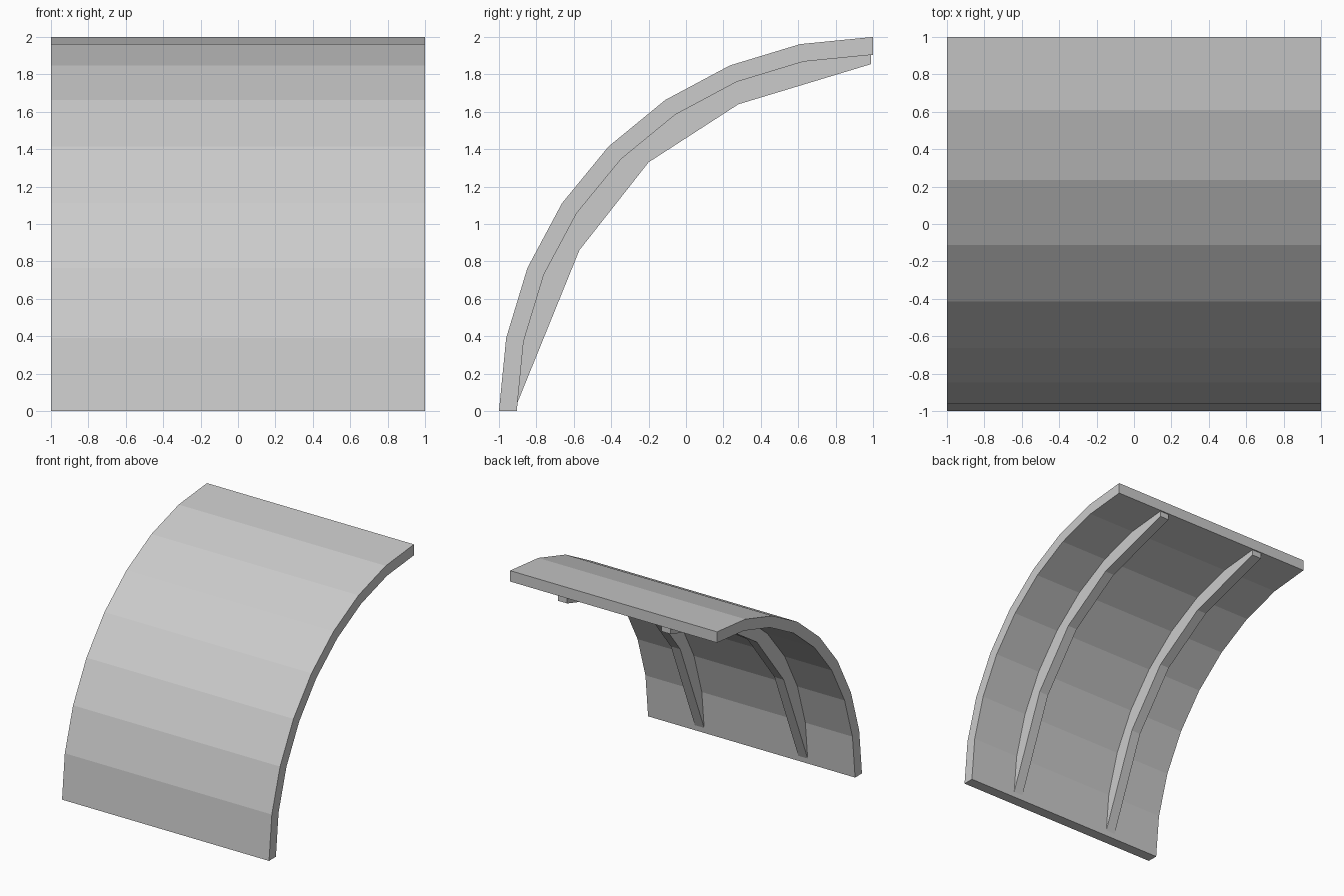
import bpy
import bmesh
from math import sin, cos, radians

if "Cube" in bpy.data.objects:
    bpy.data.objects.remove(bpy.data.objects["Cube"], do_unlink=True)

GREY = (0.6, 0.6, 0.6, 1.0)
grey = bpy.data.materials.new("light_grey")
grey.use_nodes = True
grey.diffuse_color = GREY
grey.node_tree.nodes["Principled BSDF"].inputs["Base Color"].default_value = GREY

SEGMENTS = 8
OUTER, INNER = 2.0, 1.905


def polar(radius, degrees):
    """Point (y, z) on the quarter arc, rising from the front foot to the back."""
    a = radians(degrees)
    return 1 - radius * cos(a), radius * sin(a)


def extrude_profile(name, profile, x_centre, width):
    """Extrude a closed (y, z) profile along x into a solid."""
    bm = bmesh.new()
    verts = [bm.verts.new((x_centre - width / 2, y, z)) for y, z in profile]
    face = bm.faces.new(verts)
    side = bmesh.ops.extrude_face_region(bm, geom=[face])["geom"]
    moved = [v for v in side if isinstance(v, bmesh.types.BMVert)]
    bmesh.ops.translate(bm, verts=moved, vec=(width, 0, 0))
    bmesh.ops.recalc_face_normals(bm, faces=bm.faces)
    mesh = bpy.data.meshes.new(name)
    bm.to_mesh(mesh)
    bm.free()
    mesh.materials.append(grey)
    obj = bpy.data.objects.new(name, mesh)
    bpy.context.collection.objects.link(obj)
    return obj


# Curved panel: a faceted quarter arc of even thickness
angles = [90 * i / SEGMENTS for i in range(SEGMENTS + 1)]
panel = [polar(OUTER, a) for a in angles] + [polar(INNER, a) for a in reversed(angles)]
extrude_profile("curved_panel", panel, 0, 2)

# Two support ribs under the panel, their outer edge sunk into it
sunk = [polar(INNER + 0.03, a) for a in [1.2] + angles[1:-1]]
rib = sunk + [(0.99, 1.935), (0.99, 1.855), (0.28, 1.64),
              (-0.2, 1.33), (-0.57, 0.86), (-0.903, 0.04)]
for side, x in (("left", 0.5), ("right", -0.5)):
    extrude_profile(side + "_rib", rib, x, 0.09)
